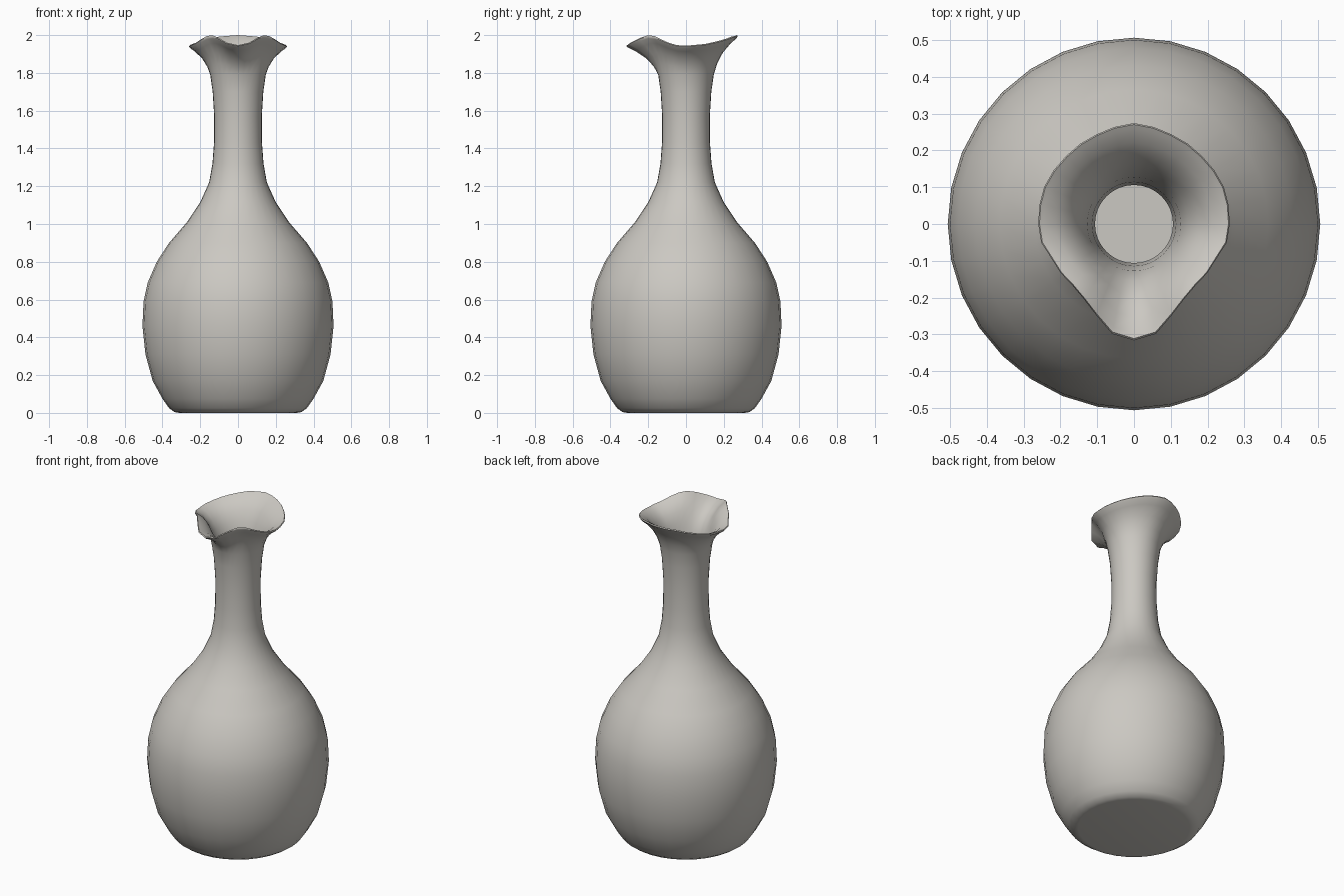
import bpy, bmesh, math

if "Cube" in bpy.data.objects:
    bpy.data.objects.remove(bpy.data.objects["Cube"])

SEG = 32
WALL = 0.02

# rim outline: angle from the spout (degrees), radius, height
RIM = [(0, .316, 1.947), (11.25, .304, 1.96), (22.5, .268, 1.985), (33.75, .245, 1.999),
       (45, .236, 1.995), (67.5, .243, 1.96), (78.75, .257, 1.947), (90, .26, 1.944),
       (112.5, .264, 1.953), (135, .261, 1.972), (157.5, .264, 1.992), (180, .274, 2.0)]

# body profile: radius, height
BODY = [(.31, 0), (.335, .004), (.365, .025), (.40, .075), (.452, .17), (.49, .31), (.506, .46),
        (.50, .59), (.478, .69), (.43, .80), (.365, .90), (.27, 1.01), (.20, 1.115),
        (.153, 1.22), (.135, 1.32), (.127, 1.43), (.126, 1.57), (.134, 1.70), (.147, 1.79)]

# flare: blend towards the rim in radius and in height
FLARE = [(.14, .28), (.38, .56), (.72, .80), (.95, .92), (1.0, .97)]


def rim(deg):
    for (a, r, z), (b, s, y) in zip(RIM, RIM[1:]):
        if deg <= b + 1e-6:
            t = (deg - a) / (b - a)
            return r + (s - r) * t, z + (y - z) * t


bm = bmesh.new()


def ring(func):
    vs = []
    for i in range(SEG):
        a = 2 * math.pi * i / SEG
        d = 360 * i / SEG
        r, z = func(min(d, 360 - d))
        vs.append(bm.verts.new((r * math.sin(a), -r * math.cos(a), z)))
    return vs


def flare(fr, fz, dr=0, dz=0):
    r0, z0 = BODY[-1]

    def f(d):
        r, z = rim(d)
        return r0 + (r - r0) * fr - dr, z0 + (z - z0) * fz + dz
    return ring(f)


# outer wall, rounded lip, then inner wall back down to the floor
rings = [ring(lambda d, p=p: p) for p in BODY]
rings += [flare(*f) for f in FLARE]
rings.append(flare(.97, 1.0))
rings.append(flare(.88, .97))
rings += [flare(fr, fz, WALL * .8, .012) for fr, fz in reversed(FLARE[:3])]
rings += [ring(lambda d, p=p: (p[0] - WALL, max(p[1], WALL))) for p in reversed(BODY[2:])]

for a, b in zip(rings, rings[1:]):
    for i in range(SEG):
        j = (i + 1) % SEG
        bm.faces.new((a[i], a[j], b[j], b[i]))
bm.faces.new(rings[0][::-1])
bm.faces.new(rings[-1])
bmesh.ops.recalc_face_normals(bm, faces=bm.faces)

mesh = bpy.data.meshes.new("vase")
bm.to_mesh(mesh)
bm.free()
vase = bpy.data.objects.new("vase", mesh)
bpy.context.collection.objects.link(vase)

# single warm grey clay colour
clay = bpy.data.materials.new("warm grey clay")
clay.diffuse_color = (.60, .58, .54, 1)
clay.use_nodes = True
clay.node_tree.nodes["Principled BSDF"].inputs["Base Color"].default_value = clay.diffuse_color
mesh.materials.append(clay)

bpy.context.view_layer.objects.active = vase
vase.select_set(True)
bpy.ops.object.shade_smooth_by_angle(angle=math.radians(50))
